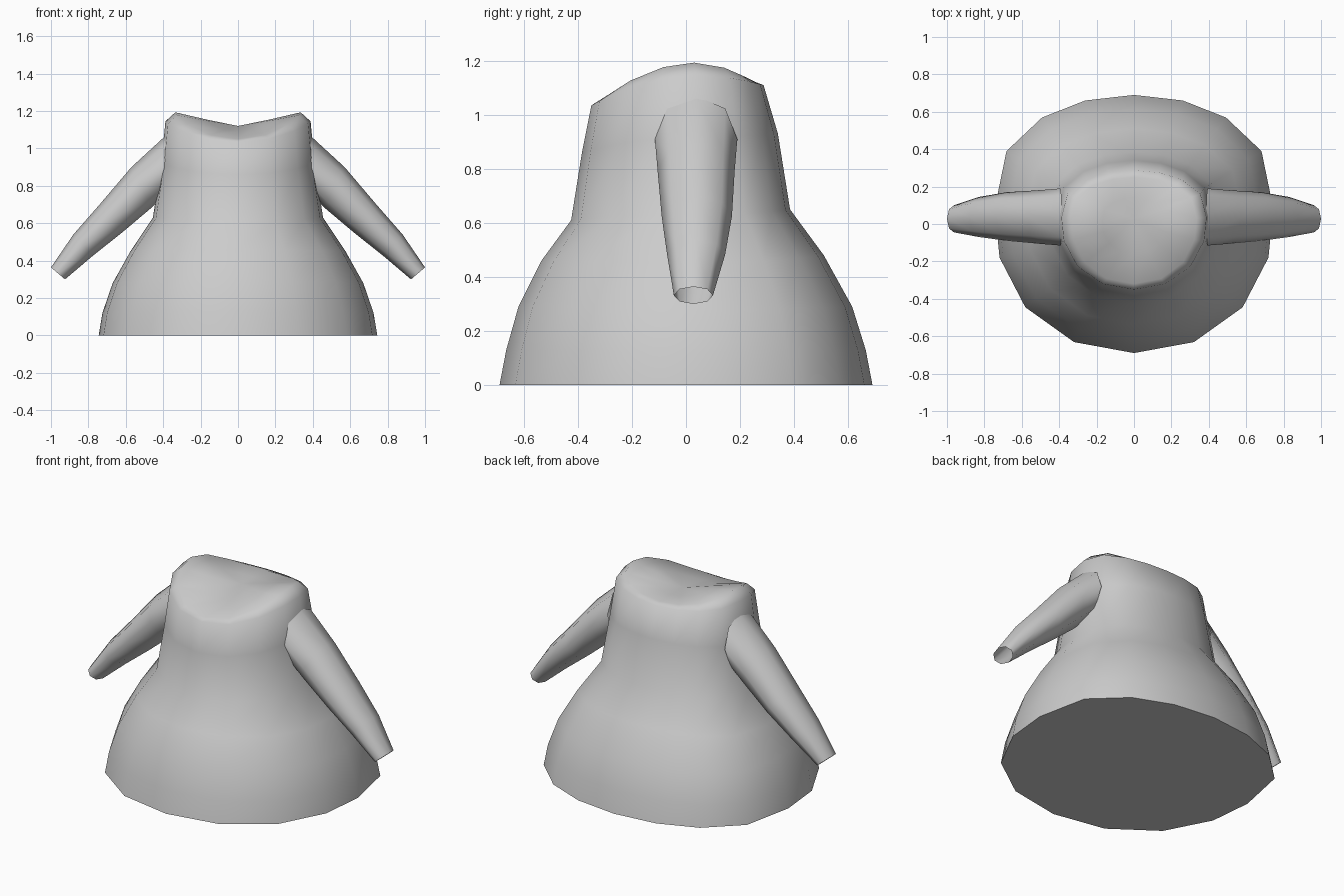
import bpy, bmesh, math

if "Cube" in bpy.data.objects:
    bpy.data.objects.remove(bpy.data.objects["Cube"])

grey = bpy.data.materials.new("light grey cloth")
grey.diffuse_color = (0.6, 0.6, 0.6, 1)
grey.use_nodes = True
grey.node_tree.nodes["Principled BSDF"].inputs["Base Color"].default_value = grey.diffuse_color


def loft(name, rings, start_cap=False, tip=None, flip=False):
    """Skin a list of point rings, with optional flat start and centre-point end."""
    bm = bmesh.new()
    loops = [[bm.verts.new(p) for p in ring] for ring in rings]
    n = len(loops[0])
    for a, b in zip(loops, loops[1:]):
        for i in range(n):
            j = (i + 1) % n
            bm.faces.new((a[i], a[j], b[j], b[i]))
    if start_cap:
        bm.faces.new(loops[0][::-1])
    if tip:
        t = bm.verts.new(tip)
        for i in range(n):
            bm.faces.new((loops[-1][i], loops[-1][(i + 1) % n], t))
    if flip:
        bmesh.ops.reverse_faces(bm, faces=bm.faces[:])
    mesh = bpy.data.meshes.new(name)
    bm.to_mesh(mesh)
    bm.free()
    mesh.materials.append(grey)
    obj = bpy.data.objects.new(name, mesh)
    bpy.context.collection.objects.link(obj)
    bpy.ops.object.select_all(action='DESELECT')
    obj.select_set(True)
    bpy.context.view_layer.objects.active = obj
    bpy.ops.object.shade_smooth_by_angle(angle=math.radians(80))
    return obj


# Unit plan of the robe, right half from front to back, then mirrored
half = [(0, -1), (0.43, -0.915), (0.78, -0.645), (0.965, -0.26), (1, 0.12),
        (0.915, 0.565), (0.66, 0.825), (0.35, 0.957), (0, 1)]
plan = half + [(-u, v) for u, v in half[-2:0:-1]]


def robe_ring(z_front, z_side, z_back, y_front, y_back, rx):
    """Plan-shaped ring whose height differs at the front, sides and back."""
    pts = []
    for u, v in plan:
        front = v < 0.12
        z_end = z_front if front else z_back
        w = ((v - 0.12) / (1.12 if front else 0.88)) ** 2
        y = -v * y_front if v < 0 else v * y_back
        y = abs(v) * (y_front if v < 0 else y_back)
        pts.append((rx * u, y, z_side + (z_end - z_side) * w))
    return pts


# Robe: flared skirt, waist, chest and saddle-shaped top
robe = [
    (0.00, 0.00, 0.00, -0.69, 0.69, 0.745),
    (0.13, 0.12, 0.13, -0.665, 0.665, 0.725),
    (0.29, 0.28, 0.29, -0.62, 0.615, 0.67),
    (0.46, 0.45, 0.48, -0.535, 0.51, 0.575),
    (0.61, 0.63, 0.65, -0.425, 0.385, 0.455),
    (0.86, 0.92, 0.93, -0.385, 0.34, 0.41),
    (1.035, 1.145, 1.11, -0.35, 0.287, 0.388),
    (1.05, 1.193, 1.12, -0.32, 0.25, 0.335),
    (1.09, 1.155, 1.12, -0.16, 0.14, 0.17),
]
loft("robe", [robe_ring(*r) for r in robe], start_cap=True, tip=(0, 0.03, 1.12))


def sleeve_ring(top, bottom, y0, y1, side, n=8):
    """Octagon spanning a top and bottom point (x, z) and a depth range."""
    pts = []
    for i in range(n):
        a = 2 * math.pi * i / n
        u, v = math.cos(a) / 2, math.sin(a) / 2
        x = (top[0] + bottom[0]) / 2 + u * (top[0] - bottom[0])
        z = (top[1] + bottom[1]) / 2 + u * (top[1] - bottom[1])
        pts.append((side * x, (y0 + y1) / 2 + v * (y1 - y0), z))
    return pts


# Sleeves: tapering, slightly bowed, open at the cuff
sleeve = [
    ((0.385, 1.07), (0.40, 0.75), -0.115, 0.19),
    ((0.57, 0.90), (0.46, 0.685), -0.105, 0.18),
    ((0.74, 0.70), (0.62, 0.55), -0.09, 0.17),
    ((0.88, 0.54), (0.775, 0.427), -0.07, 0.145),
    ((1.00, 0.364), (0.925, 0.30), -0.045, 0.10),
]
for side, label in ((1, "right"), (-1, "left")):
    loft(label + "_sleeve", [sleeve_ring(*r, side) for r in sleeve], flip=side > 0)
